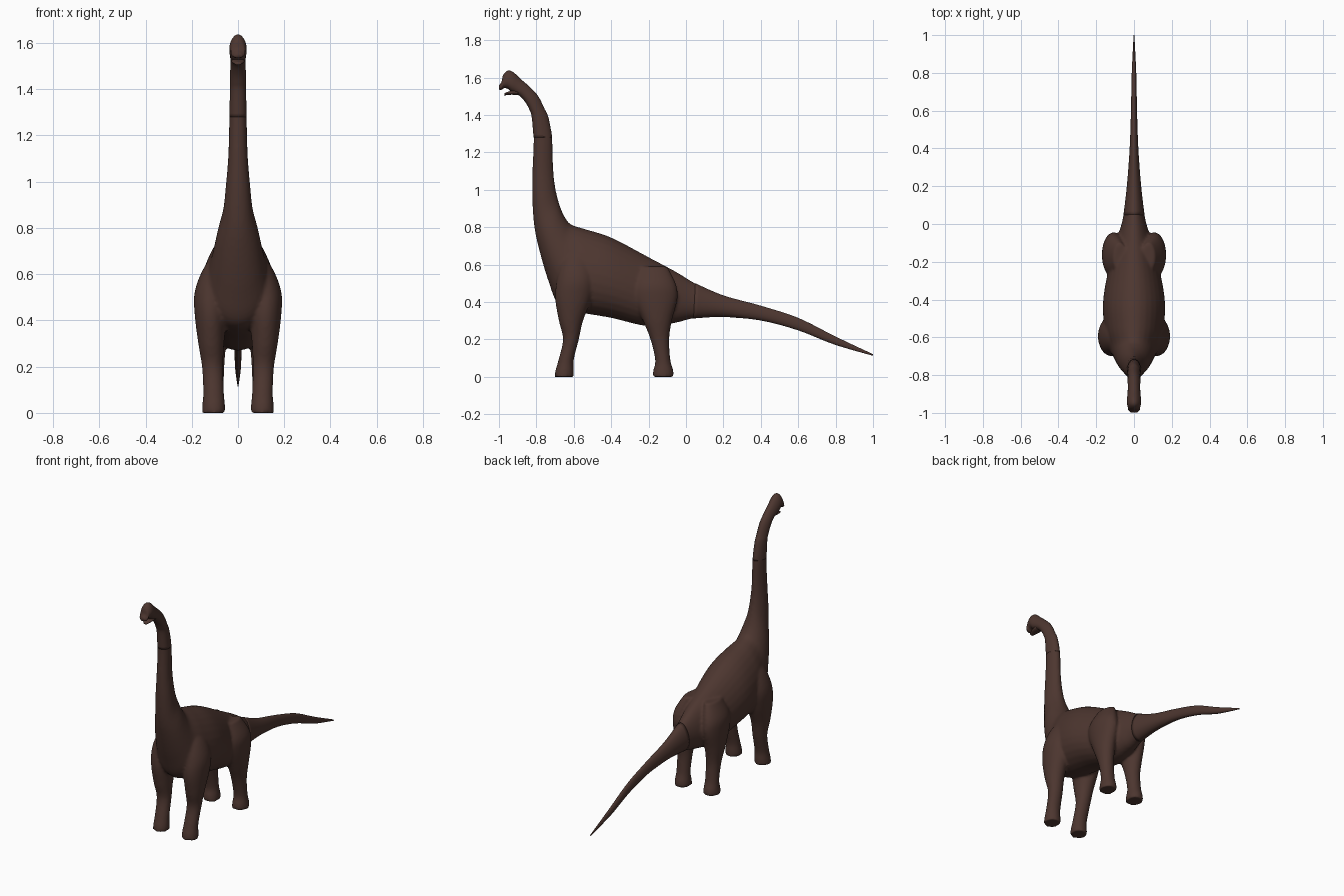
import bpy
import bmesh
from math import sin, cos, tau
from mathutils import Vector

SIDES = 28   # points around each cross-section
STEPS = 5    # interpolated sections between two given ones

cube = bpy.data.objects.get("Cube")
if cube:
    bpy.data.objects.remove(cube, do_unlink=True)

hide = bpy.data.materials.new("dark brown hide")
hide.use_nodes = True
colour = (0.074, 0.037, 0.029, 1.0)
hide.diffuse_color = colour
shader = next(n for n in hide.node_tree.nodes if n.type == "BSDF_PRINCIPLED")
shader.inputs["Base Color"].default_value = colour
shader.inputs["Roughness"].default_value = 0.8


def smooth_sections(sections):
    """Catmull-Rom interpolation through a list of cross-sections."""
    pts = [sections[0]] + sections + [sections[-1]]
    result = []
    for p, a, b, n in zip(pts, pts[1:], pts[2:], pts[3:]):
        for step in range(STEPS):
            t = step / STEPS
            result.append([
                u + t * (v - m + t * (2 * m - 5 * u + 4 * v - w
                                      + t * (3 * u - m - 3 * v + w))) / 2
                for m, u, v, w in zip(p, a, b, n)])
    result.append(list(sections[-1]))
    return result


def loft(bm, sections, side=1, pear=0.0):
    """Skin sections given as upper y, z, lower y, z, half width, centre x."""
    rings = []
    for ay, az, by, bz, width, x in smooth_sections(sections):
        upper, lower = Vector((0, ay, az)), Vector((0, by, bz))
        centre, arm = (upper + lower) / 2, (upper - lower) / 2
        ring = []
        for i in range(SIDES):
            angle = tau * i / SIDES
            point = centre + arm * cos(angle)
            # a pear-shaped section is narrower along its upper half
            point.x = side * (x + width * sin(angle) * (1 - pear * cos(angle)))
            ring.append(bm.verts.new(point))
        rings.append(ring)
    for r, s in zip(rings, rings[1:]):
        for i in range(SIDES):
            j = (i + 1) % SIDES
            bm.faces.new((r[i], r[j], s[j], s[i]))
    bm.faces.new(rings[0])
    bm.faces.new(rings[-1])


def finish(name, bm):
    bmesh.ops.recalc_face_normals(bm, faces=bm.faces)
    mesh = bpy.data.meshes.new(name)
    bm.to_mesh(mesh)
    bm.free()
    mesh.materials.append(hide)
    mesh.shade_smooth()
    obj = bpy.data.objects.new(name, mesh)
    bpy.context.collection.objects.link(obj)
    return obj


def centred(sections):
    return [s + (0,) for s in sections]


# Tail, torso and neck profile from the tail tip forward
tail = centred([
    (1.0, .121, .998, .113, .002),
    (.8, .215, .795, .172, .012),
    (.6, .315, .595, .25, .016),
    (.4, .38, .395, .302, .023),
    (.2, .435, .195, .32, .038),
])
torso = centred([
    (.05, .5, .04, .312, .056),
    (-.05, .56, -.05, .29, .08),
    (-.2, .64, -.2, .27, .125),
    (-.4, .745, -.4, .315, .162),
    (-.54, .79, -.57, .345, .155),
    (-.615, .815, -.68, .385, .13),
    (-.645, .85, -.735, .51, .11),
    (-.665, .89, -.785, .68, .088),
    (-.685, .95, -.812, .81, .064),
    (-.7, 1.02, -.822, .96, .052),
    (-.71, 1.12, -.821, 1.1, .042),
    (-.715, 1.28, -.815, 1.28, .037),
])
neck_end = centred([
    (-.735, 1.385, -.825, 1.39, .034),
    (-.755, 1.43, -.838, 1.43, .033),
])

# Leg sections from the sole up into the muscle
front_leg = [
    (-.6, 0, -.703, 0, .051, .105),
    (-.6, .035, -.698, .035, .049, .105),
    (-.6, .09, -.682, .09, .045, .106),
    (-.573, .2, -.658, .2, .046, .11),
    (-.55, .3, -.68, .3, .056, .116),
    (-.505, .42, -.7, .42, .069, .118),
    (-.49, .52, -.69, .52, .07, .118),
    (-.51, .62, -.665, .62, .052, .1),
    (-.55, .7, -.62, .7, .02, .075),
]
back_leg = [
    (-.065, 0, -.18, 0, .051, .105),
    (-.068, .035, -.175, .035, .048, .105),
    (-.083, .09, -.165, .09, .043, .105),
    (-.09, .2, -.19, .2, .046, .105),
    (-.075, .3, -.23, .3, .056, .108),
    (-.045, .42, -.28, .42, .062, .108),
    (-.055, .5, -.28, .5, .058, .103),
    (-.1, .59, -.25, .59, .035, .075),
]

# Fused body: trunk, neck and four legs blended into one skin
bm = bmesh.new()
loft(bm, tail[-2:] + torso + neck_end, pear=.14)
for side in (1, -1):
    loft(bm, front_leg, side)
    loft(bm, back_leg, side)
body = finish("body_and_legs", bm)
blend = body.modifiers.new("blend", "REMESH")
blend.mode = "VOXEL"
blend.voxel_size = .009
blend.use_smooth_shade = True
relax = body.modifiers.new("relax", "SMOOTH")
relax.factor = .5
relax.iterations = 5

# Slender tail, overlapping the rump
bm = bmesh.new()
loft(bm, tail + torso[:1], pear=.14)
finish("tail", bm)

# Upper neck and crested head, ending in the snout
bm = bmesh.new()
loft(bm, torso[-1:] + neck_end + centred([
    (-.79, 1.5, -.857, 1.465, .033),
    (-.835, 1.55, -.885, 1.498, .032),
    (-.885, 1.593, -.915, 1.515, .034),
    (-.925, 1.63, -.935, 1.525, .037),
    (-.955, 1.636, -.953, 1.54, .036),
    (-.978, 1.612, -.972, 1.543, .031),
    (-.986, 1.578, -.986, 1.535, .029),
    (-.999, 1.56, -.999, 1.535, .016),
]), pear=.2)
finish("head", bm)

# Lower jaw, slightly open
bm = bmesh.new()
loft(bm, centred([
    (-.895, 1.54, -.9, 1.507, .028),
    (-.935, 1.53, -.94, 1.508, .027),
    (-.97, 1.517, -.972, 1.504, .014),
]))
finish("lower_jaw", bm)
